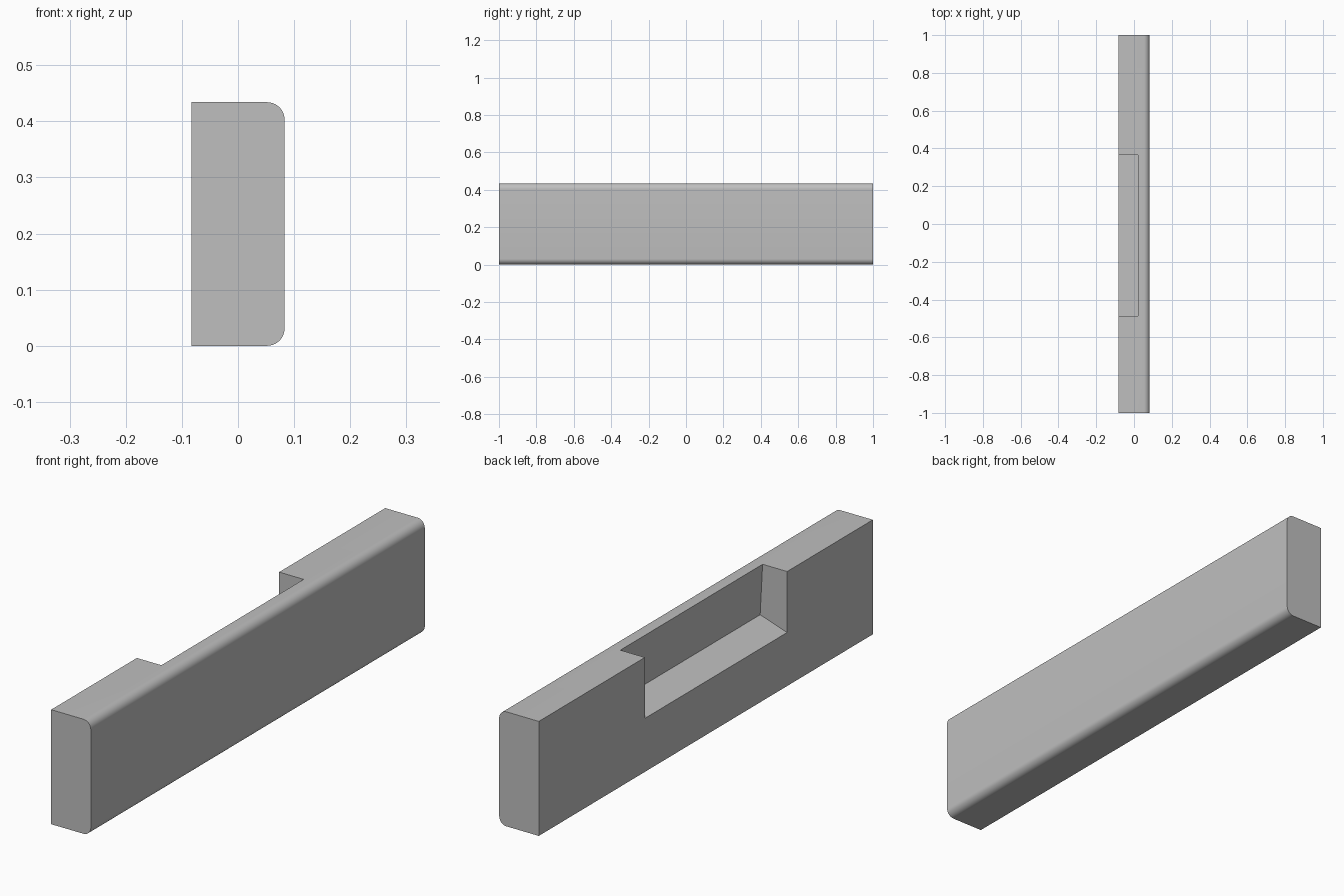
import bpy
import bmesh
from math import sin, cos, pi, radians

cube = bpy.data.objects.get("Cube")
if cube:
    bpy.data.objects.remove(cube, do_unlink=True)

HALF_W, HEIGHT, RADIUS, STEPS = 0.083, 0.434, 0.031, 10

grey = bpy.data.materials.new("plain_grey")
grey.use_nodes = True
color = (0.52, 0.52, 0.52, 1)
grey.diffuse_color = color
grey.node_tree.nodes["Principled BSDF"].inputs["Base Color"].default_value = color


def prism(name, profile, y0, y1):
    """Extrude an x-z profile along y."""
    bm = bmesh.new()
    face = bm.faces.new([bm.verts.new((x, y0, z)) for x, z in profile])
    grown = bmesh.ops.extrude_face_region(bm, geom=[face])["geom"]
    verts = [v for v in grown if isinstance(v, bmesh.types.BMVert)]
    bmesh.ops.translate(bm, vec=(0, y1 - y0, 0), verts=verts)
    bmesh.ops.recalc_face_normals(bm, faces=bm.faces)
    mesh = bpy.data.meshes.new(name)
    bm.to_mesh(mesh)
    bm.free()
    mesh.materials.append(grey)
    obj = bpy.data.objects.new(name, mesh)
    bpy.context.collection.objects.link(obj)
    return obj


def corner(cz, start):
    """Quarter-round on the +x side."""
    angles = [start + pi / 2 * i / STEPS for i in range(STEPS + 1)]
    return [(HALF_W - RADIUS + RADIUS * cos(a), cz + RADIUS * sin(a)) for a in angles]


# Long bar with two rounded edges
bar = prism("bar",
            [(-HALF_W, HEIGHT), (-HALF_W, 0)]
            + corner(RADIUS, -pi / 2) + corner(HEIGHT - RADIUS, 0), -1, 1)

# Pocket in the flat side, with sloping floor and slightly undercut wall
floor_slope, wall_slope = 0.33, 0.055
inner_z, outer_z = 0.24, 0.203
over = 0.05
pocket = prism("pocket_cutter",
               [(-HALF_W - over, outer_z - over * floor_slope), (0.03, inner_z),
                (0.02 - over * wall_slope, HEIGHT + over),
                (-HALF_W - over, HEIGHT + over)], -0.487, 0.365)
pocket.hide_render = True

cut = bar.modifiers.new("pocket", "BOOLEAN")
cut.operation = "DIFFERENCE"
cut.solver = "EXACT"
cut.object = pocket

bpy.ops.object.select_all(action="DESELECT")
bar.select_set(True)
bpy.context.view_layer.objects.active = bar
bpy.ops.object.modifier_apply(modifier=cut.name)
bpy.data.objects.remove(pocket, do_unlink=True)
bpy.ops.object.shade_smooth_by_angle(angle=radians(30))
